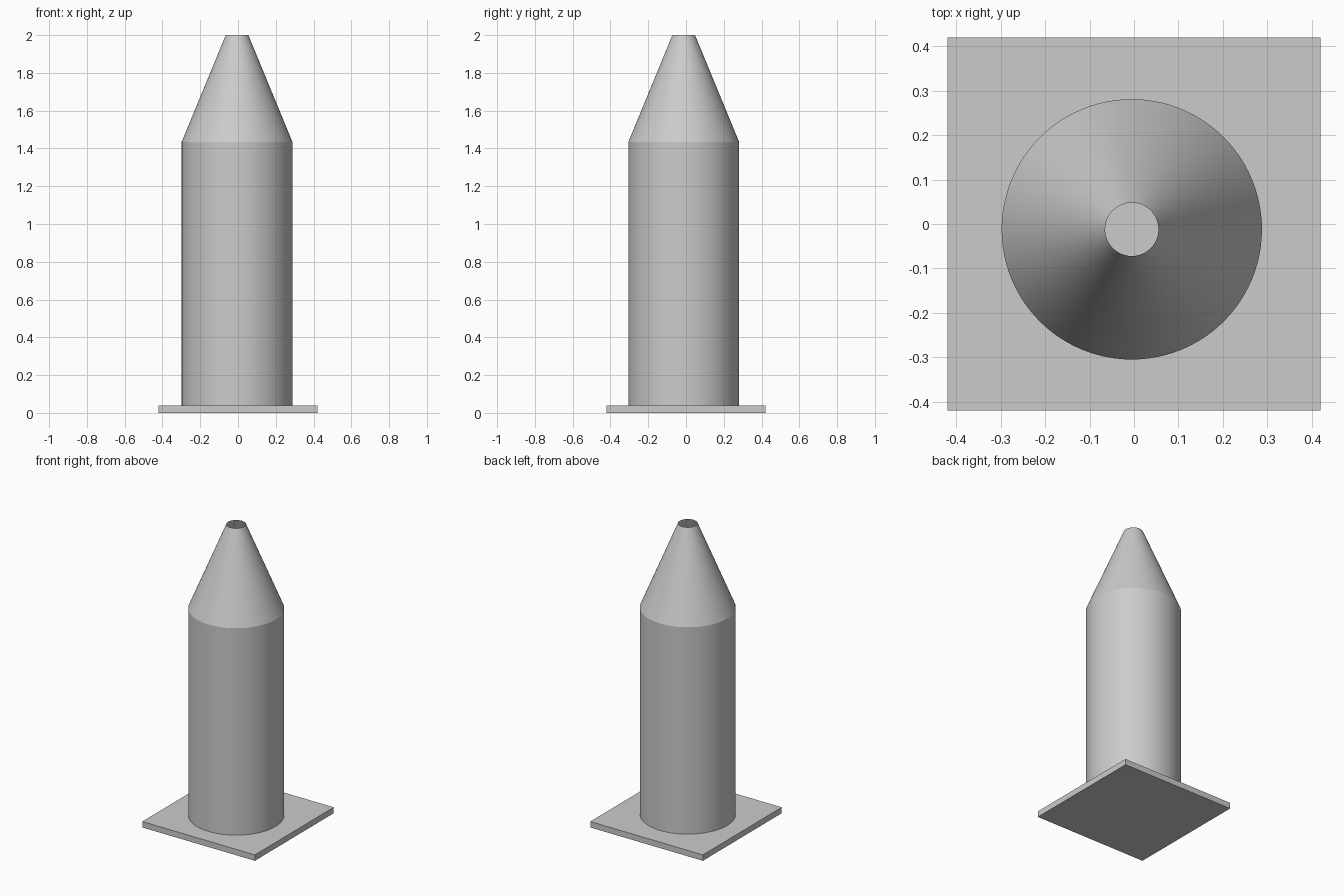
import bpy
import bmesh

cube = bpy.data.objects.get("Cube")
if cube:
    bpy.data.objects.remove(cube, do_unlink=True)

# Single plain grey
grey = bpy.data.materials.new("plain grey")
grey.use_nodes = True
COLOUR = (0.6, 0.6, 0.6, 1)
grey.diffuse_color = COLOUR
grey.node_tree.nodes["Principled BSDF"].inputs["Base Color"].default_value = COLOUR

CENTRE = (-0.005, -0.012)
RADIUS, TIP_RADIUS = 0.293, 0.06
BASE_TOP, SHOULDER, TIP = 0.04, 1.435, 2.0


def finish(name, bm, smooth=False):
    bmesh.ops.recalc_face_normals(bm, faces=bm.faces)
    mesh = bpy.data.meshes.new(name)
    bm.to_mesh(mesh)
    bm.free()
    mesh.materials.append(grey)
    obj = bpy.data.objects.new(name, mesh)
    bpy.context.collection.objects.link(obj)
    if smooth:
        bpy.ops.object.select_all(action="DESELECT")
        obj.select_set(True)
        bpy.context.view_layer.objects.active = obj
        bpy.ops.object.shade_smooth_by_angle()
    return obj


def tube(name, r_low, r_high, z_low, z_high, capped):
    bm = bmesh.new()
    bmesh.ops.create_cone(bm, cap_ends=capped, segments=96, radius1=r_low,
                          radius2=r_high, depth=z_high - z_low)
    bmesh.ops.translate(bm, verts=bm.verts,
                        vec=(*CENTRE, (z_low + z_high) / 2))
    return finish(name, bm, smooth=True)


# Thin square base plate
bm = bmesh.new()
bmesh.ops.create_cube(bm, size=1)
bmesh.ops.scale(bm, verts=bm.verts, vec=(0.84, 0.84, BASE_TOP))
bmesh.ops.translate(bm, verts=bm.verts, vec=(0, 0, BASE_TOP / 2))
finish("base_plate", bm)

# Straight body and open-ended tapered nose
tube("body", RADIUS, RADIUS, BASE_TOP, SHOULDER, False)
tube("nose", RADIUS, TIP_RADIUS, SHOULDER, TIP, False)
